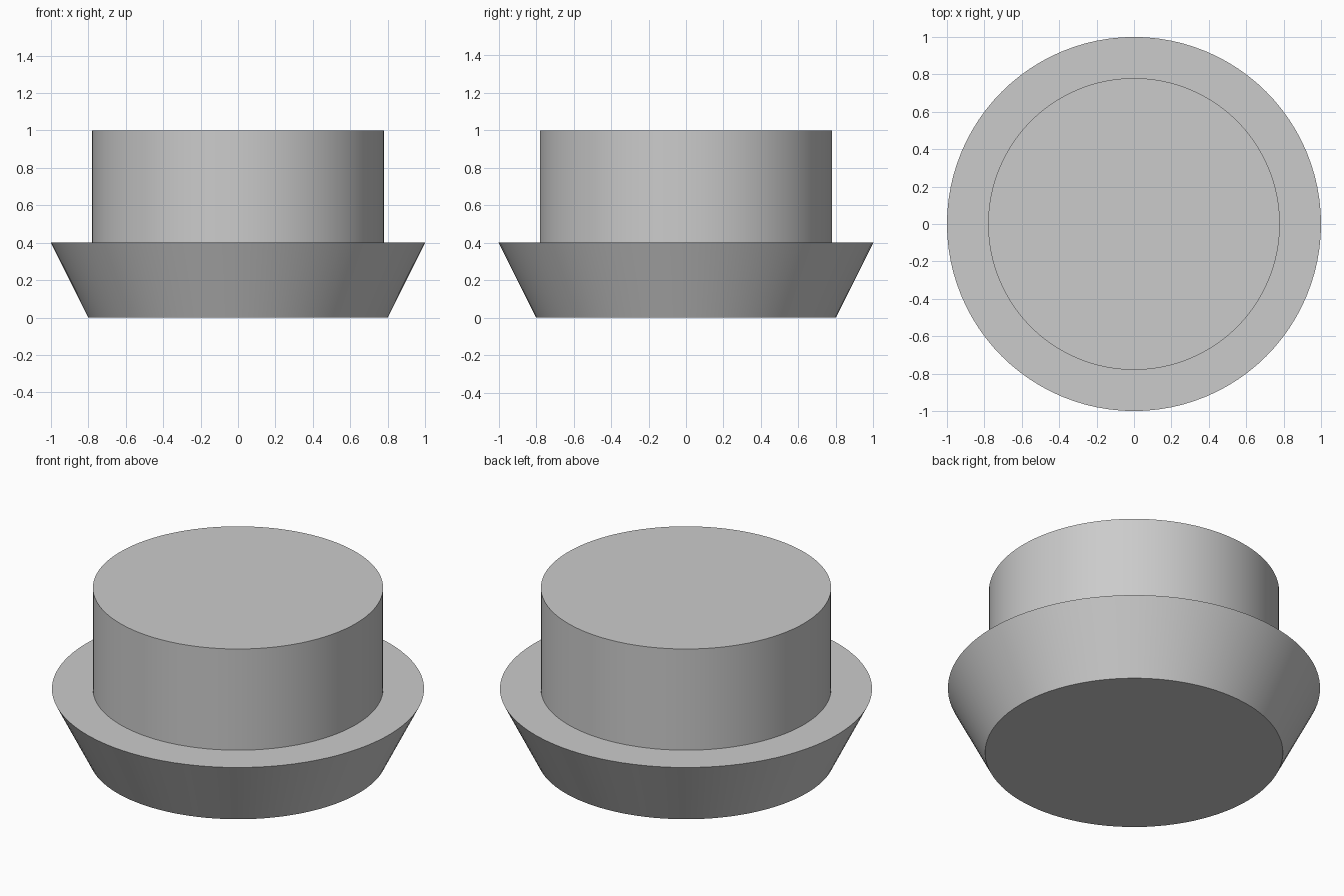
import bpy
import math

SIDES = 96

if "Cube" in bpy.data.objects:
    bpy.data.objects.remove(bpy.data.objects["Cube"], do_unlink=True)

# Single plain grey material
grey = bpy.data.materials.new("plain_grey")
grey.use_nodes = True
colour = (0.6, 0.6, 0.6, 1.0)
grey.diffuse_color = colour
grey.node_tree.nodes["Principled BSDF"].inputs["Base Color"].default_value = colour


def revolve(name, profile):
    """Closed solid turned around z from (radius, height) points, capped at both ends."""
    verts = [(r * math.cos(2 * math.pi * i / SIDES), r * math.sin(2 * math.pi * i / SIDES), z)
             for r, z in profile for i in range(SIDES)]
    faces = []
    for ring in range(len(profile) - 1):
        low, high = ring * SIDES, (ring + 1) * SIDES
        for i in range(SIDES):
            j = (i + 1) % SIDES
            faces.append((low + i, low + j, high + j, high + i))
    faces.append(tuple(reversed(range(SIDES))))
    faces.append(tuple(range(len(verts) - SIDES, len(verts))))
    mesh = bpy.data.meshes.new(name)
    mesh.from_pydata(verts, [], faces)
    mesh.materials.append(grey)
    obj = bpy.data.objects.new(name, mesh)
    bpy.context.collection.objects.link(obj)
    bpy.ops.object.select_all(action="DESELECT")
    obj.select_set(True)
    bpy.context.view_layer.objects.active = obj
    bpy.ops.object.shade_smooth_by_angle(angle=math.radians(30))
    return obj


# Flared base, flat shoulder and straight upper drum in one profile
revolve("flared_plug", [(0.8, 0), (1, 0.4), (0.78, 0.4), (0.78, 1)])
